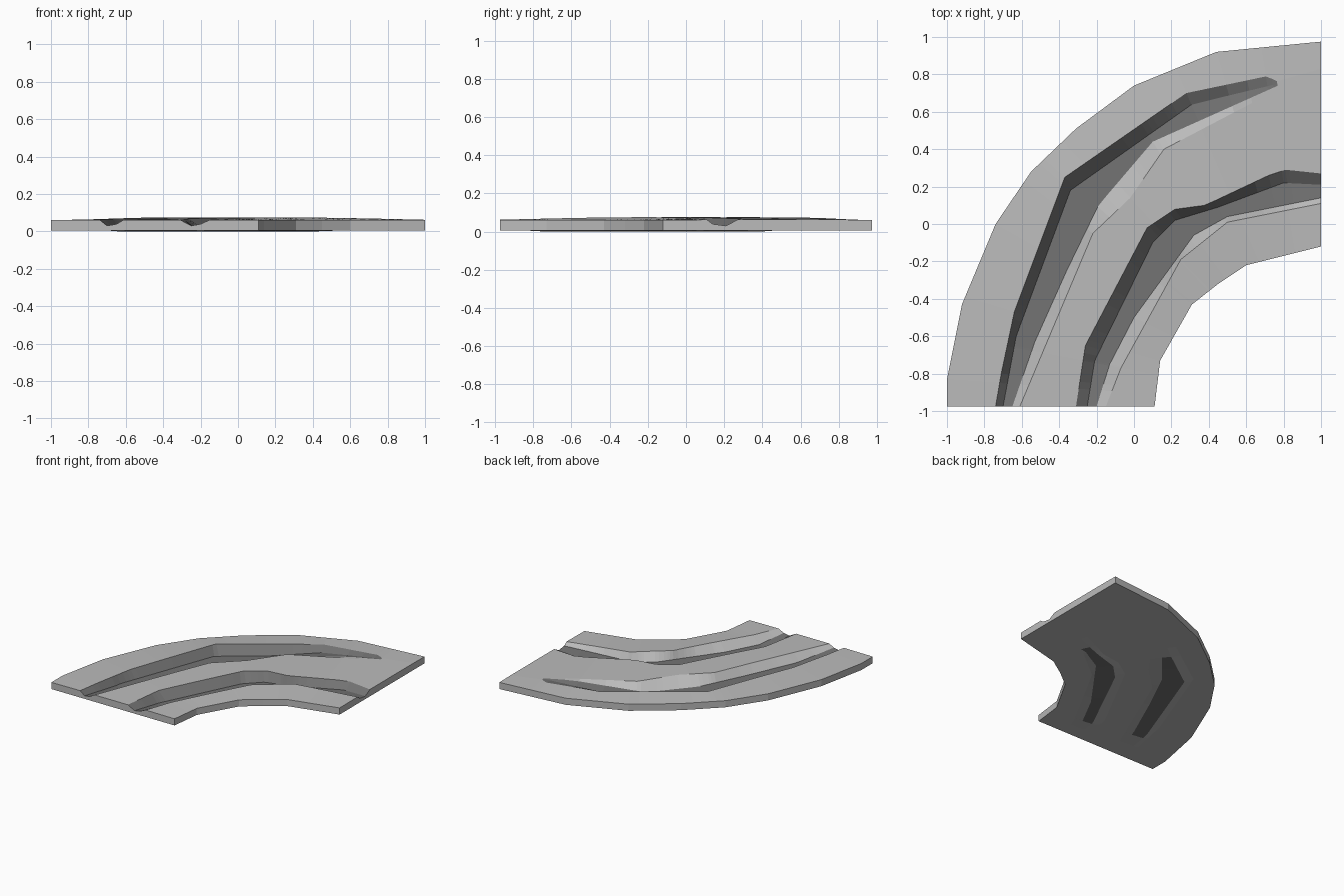
import bpy
import bmesh
from math import atan2, sin, cos, pi, radians

cube = bpy.data.objects.get("Cube")
if cube:
    bpy.data.objects.remove(cube, do_unlink=True)

# The bend turns around the point (CENTRE_X, FRONT)
CENTRE_X, FRONT = 1.0, -0.975
PLATE = 0.006


def flat_material(name, value):
    material = bpy.data.materials.new(name)
    material.use_nodes = True
    colour = (value, value, value, 1.0)
    material.diffuse_color = colour
    shader = material.node_tree.nodes["Principled BSDF"]
    shader.inputs["Base Color"].default_value = colour
    shader.inputs["Roughness"].default_value = 0.9
    return material


def bearing(point):
    return atan2(point[1] - FRONT, point[0] - CENTRE_X)


def radius_at(path, angle):
    """Distance from the bend centre to a path along one bearing."""
    for a, b in zip(path, path[1:]):
        if bearing(b) - 1e-6 <= angle <= bearing(a) + 1e-6:
            ax, ay = a[0] - CENTRE_X, a[1] - FRONT
            dx, dy = b[0] - a[0], b[1] - a[1]
            c, s = cos(angle), sin(angle)
            return (ax * dy - ay * dx) / (c * dy - s * dx)
    return 0.0


def blend(keys, angle):
    """Linear interpolation in a list of (degrees, height)."""
    for (a, za), (b, zb) in zip(keys, keys[1:]):
        if radians(b) - 1e-6 <= angle <= radians(a) + 1e-6:
            t = (radians(a) - angle) / radians(a - b)
            return za + (zb - za) * t
    return keys[-1][1]


# Lengthwise lines of the road, from the outer edge to the inner edge
outer_edge = [(-1, FRONT), (-1, -.83), (-.92, -.43), (-.74, 0), (-.55, .28),
              (-.31, .51), (0, .74), (.44, .92), (1, .975)]
outer_rut_lip = [(-.74, FRONT), (-.71, -.8), (-.64, -.47), (-.37, .25),
                 (.28, .7), (.71, .79), (.77, .76), (1, .83)]
outer_rut_bed = [(-.7, FRONT), (-.63, -.6), (-.34, .18), (.31, .64),
                 (.77, .75), (1, .8)]
outer_rut_side = [(-.65, FRONT), (-.53, -.63), (-.36, -.25), (-.19, .1),
                  (.1, .44), (.77, .74), (1, .77)]
outer_rut_bank = [(-.61, FRONT), (-.41, -.5), (-.22, -.05), (-.02, .14),
                  (.16, .4), (.77, .72), (1, .74)]
inner_rut_lip = [(-.31, FRONT), (-.26, -.65), (.07, -.02), (.22, .08),
                 (.38, .1), (.72, .26), (.81, .29), (1, .27)]
inner_rut_bed = [(-.25, FRONT), (-.21, -.73), (.1, -.1), (.22, .02),
                 (.45, .09), (.8, .22), (1, .21)]
inner_rut_side = [(-.2, FRONT), (-.13, -.75), (0, -.5), (.32, -.06),
                  (.5, .04), (1, .14)]
inner_rut_bank = [(-.15, FRONT), (-.07, -.77), (.25, -.19), (.5, .01), (1, .11)]
inner_edge = [(.11, FRONT), (.14, -.73), (.31, -.43), (.45, -.32),
              (.6, -.22), (1, -.12)]

# Depth of the two ruts along the bend
TIP = 98
outer_depth = [(180, .03), (169, .008), (127, .008), (TIP, .066), (90, .066)]
inner_depth = [(180, .03), (169, .008), (119, .008), (90, .03)]


def edge_height(angle):
    return 0.06


def crown_height(angle):
    return 0.062 + 0.013 * sin(2 * angle - pi)


def bed_of(depth, rise):
    return lambda angle: min(blend(depth, angle) * rise, crown_height(angle))


rows = [
    (outer_edge, edge_height),
    (outer_rut_lip, crown_height),
    (outer_rut_bed, bed_of(outer_depth, 1)),
    (outer_rut_side, bed_of(outer_depth, 1.3)),
    (outer_rut_bank, crown_height),
    (inner_rut_lip, crown_height),
    (inner_rut_bed, bed_of(inner_depth, 1)),
    (inner_rut_side, bed_of(inner_depth, 1.3)),
    (inner_rut_bank, crown_height),
    (inner_edge, edge_height),
]
# Strips between rows that are dark: wall and floor of each rut
OUTER_RUT, INNER_RUT = (1, 2), (5, 6)

# Stations at every corner of every line
stations = [pi]
corners = sorted({bearing(p) for path, _ in rows for p in path}, reverse=True)
for angle in corners:
    if stations[-1] - angle > 0.006 and angle - pi / 2 > 0.006:
        stations.append(angle)
stations.append(pi / 2)

# Loft the top and underside together
bm = bmesh.new()
top, under = [], []
for angle in stations:
    top_line, under_line = [], []
    previous = 10.0
    for path, height in rows:
        r = min(radius_at(path, angle), previous - 0.004)
        previous = r
        x, y, z = CENTRE_X + r * cos(angle), FRONT + r * sin(angle), height(angle)
        top_line.append(bm.verts.new((x, y, z)))
        under_line.append(bm.verts.new((x, y, max(0, min(PLATE, z - 0.008)))))
    top.append(top_line)
    under.append(under_line)

last = len(rows) - 1
for i in range(len(stations) - 1):
    middle = (stations[i] + stations[i + 1]) / 2
    for j in range(last):
        muddy = j in INNER_RUT or (j in OUTER_RUT and middle > radians(TIP - 1))
        face = bm.faces.new((top[i][j], top[i][j + 1],
                             top[i + 1][j + 1], top[i + 1][j]))
        face.material_index = int(muddy)
        face = bm.faces.new((under[i][j], under[i + 1][j],
                             under[i + 1][j + 1], under[i][j + 1]))
        # Deepest floor shows through the underside
        depth = outer_depth if j == OUTER_RUT[1] else inner_depth
        if j in (OUTER_RUT[1], INNER_RUT[1]):
            face.material_index = int(blend(depth, middle) < 0.012)
    # Outer and inner rims
    for j in (0, last):
        bm.faces.new((top[i][j], top[i + 1][j], under[i + 1][j], under[i][j]))
# End faces
for i in (0, len(stations) - 1):
    for j in range(last):
        bm.faces.new((top[i][j], top[i][j + 1], under[i][j + 1], under[i][j]))

bmesh.ops.recalc_face_normals(bm, faces=bm.faces)
mesh = bpy.data.meshes.new("rutted_road_bend")
bm.to_mesh(mesh)
bm.free()
mesh.materials.append(flat_material("light_grey_ground", 0.5))
mesh.materials.append(flat_material("dark_grey_rut", 0.17))
road = bpy.data.objects.new("rutted_road_bend", mesh)
bpy.context.scene.collection.objects.link(road)
